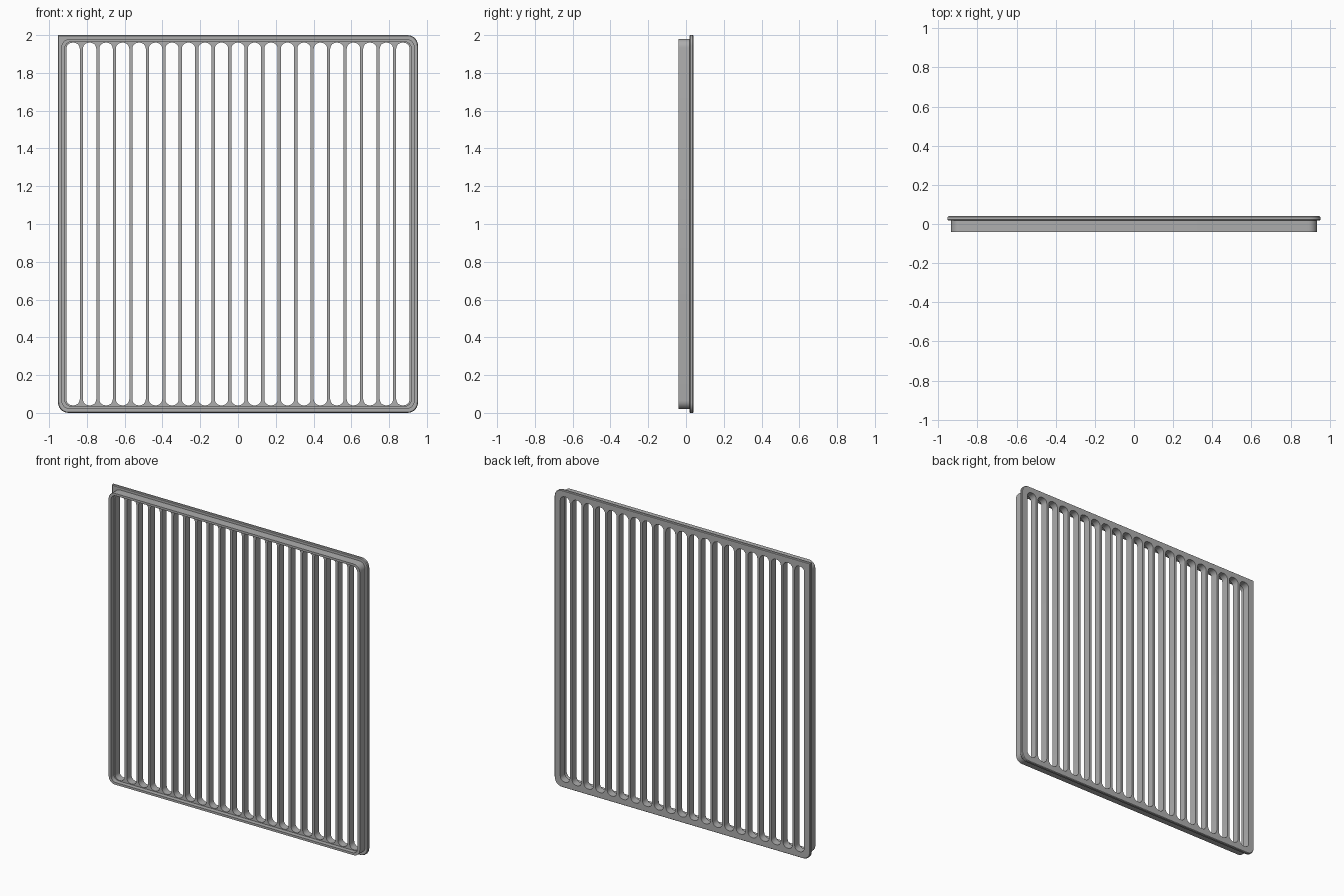
import bpy
import bmesh
import math
from mathutils import Vector

cube = bpy.data.objects.get("Cube")
if cube:
    bpy.data.objects.remove(cube, do_unlink=True)

grey = bpy.data.materials.new("plain grey")
grey.use_nodes = True
colour = (0.42, 0.42, 0.42, 1)
grey.diffuse_color = colour
grey.node_tree.nodes["Principled BSDF"].inputs["Base Color"].default_value = colour

FRONT, STEP, LEDGE, BACK = -0.04, -0.01, 0.018, 0.04
SLOTS, PITCH = 21, 0.0873


def rounded(cx, half_x, half_z, radii, steps=6):
    """Rounded rectangle, anticlockwise from the top left-hand (+x) corner."""
    points = []
    signs = ((1, 1), (-1, 1), (-1, -1), (1, -1))
    for k, ((sx, sz), r) in enumerate(zip(signs, radii)):
        for i in range(steps + 1):
            a = (k + i / steps) * math.pi / 2
            points.append((cx + sx * (half_x - r) + r * math.cos(a),
                           1 + sz * (half_z - r) + r * math.sin(a)))
    return points


def flange_loop(inset):
    r = 0.055 - inset
    return rounded(0, 0.953 - inset, 1 - inset, (r, 0.0005, r, r))


def wall(bm, a, ya, b, yb, outside):
    """Strip of faces joining loop a to loop b."""
    va = [bm.verts.new((x, ya, z)) for x, z in a]
    vb = [bm.verts.new((x, yb, z)) for x, z in b]
    for i in range(len(a)):
        j = (i + 1) % len(a)
        quad = [va[i], va[j], vb[j], vb[i]]
        bm.faces.new(quad[::-1] if outside else quad)


def cap(bm, loops, y, facing):
    """Flat face with holes, facing along y."""
    edges = []
    for loop in loops:
        vs = [bm.verts.new((x, y, z)) for x, z in loop]
        edges += [bm.edges.new((vs[i - 1], vs[i])) for i in range(len(vs))]
    made = bmesh.ops.triangle_fill(bm, edges=edges, use_beauty=True,
                                   normal=Vector((0, facing, 0)))
    for f in made["geom"]:
        if isinstance(f, bmesh.types.BMFace):
            f.normal_update()
            if f.normal.y * facing < 0:
                f.normal_flip()


def finish(bm, name):
    bmesh.ops.remove_doubles(bm, verts=bm.verts[:], dist=0.00005)
    mesh = bpy.data.meshes.new(name)
    bm.to_mesh(mesh)
    bm.free()
    mesh.materials.append(grey)
    ob = bpy.data.objects.new(name, mesh)
    bpy.context.collection.objects.link(ob)
    bpy.ops.object.select_all(action="DESELECT")
    ob.select_set(True)
    bpy.context.view_layer.objects.active = ob
    bpy.ops.object.shade_smooth_by_angle(angle=math.radians(35))


body = rounded(0, 0.935, 0.98, [0.045] * 4)
recess = rounded(0, 0.917, 0.965, [0.035] * 4)
slots = [rounded((i - (SLOTS - 1) / 2) * PITCH, 0.0355, 0.96, [0.032] * 4)
         for i in range(SLOTS)]

# Back flange with softened edges and one square corner
bm = bmesh.new()
profile = [(0.004, LEDGE), (0, 0.023), (0, 0.035), (0.004, BACK)]
for (i0, y0), (i1, y1) in zip(profile, profile[1:]):
    wall(bm, flange_loop(i0), y0, flange_loop(i1), y1, True)
cap(bm, [flange_loop(0.004), body], LEDGE, -1)
cap(bm, [flange_loop(0.004)] + slots, BACK, 1)
finish(bm, "back_flange")

# Raised front rim
bm = bmesh.new()
wall(bm, body, FRONT, body, LEDGE, True)
wall(bm, recess, FRONT, recess, STEP, False)
cap(bm, [body, recess], FRONT, -1)
finish(bm, "front_rim")

# Upright bars between the slots
bm = bmesh.new()
for slot in slots:
    wall(bm, slot, STEP, slot, BACK, False)
cap(bm, [recess] + slots, STEP, -1)
finish(bm, "grille_bars")
